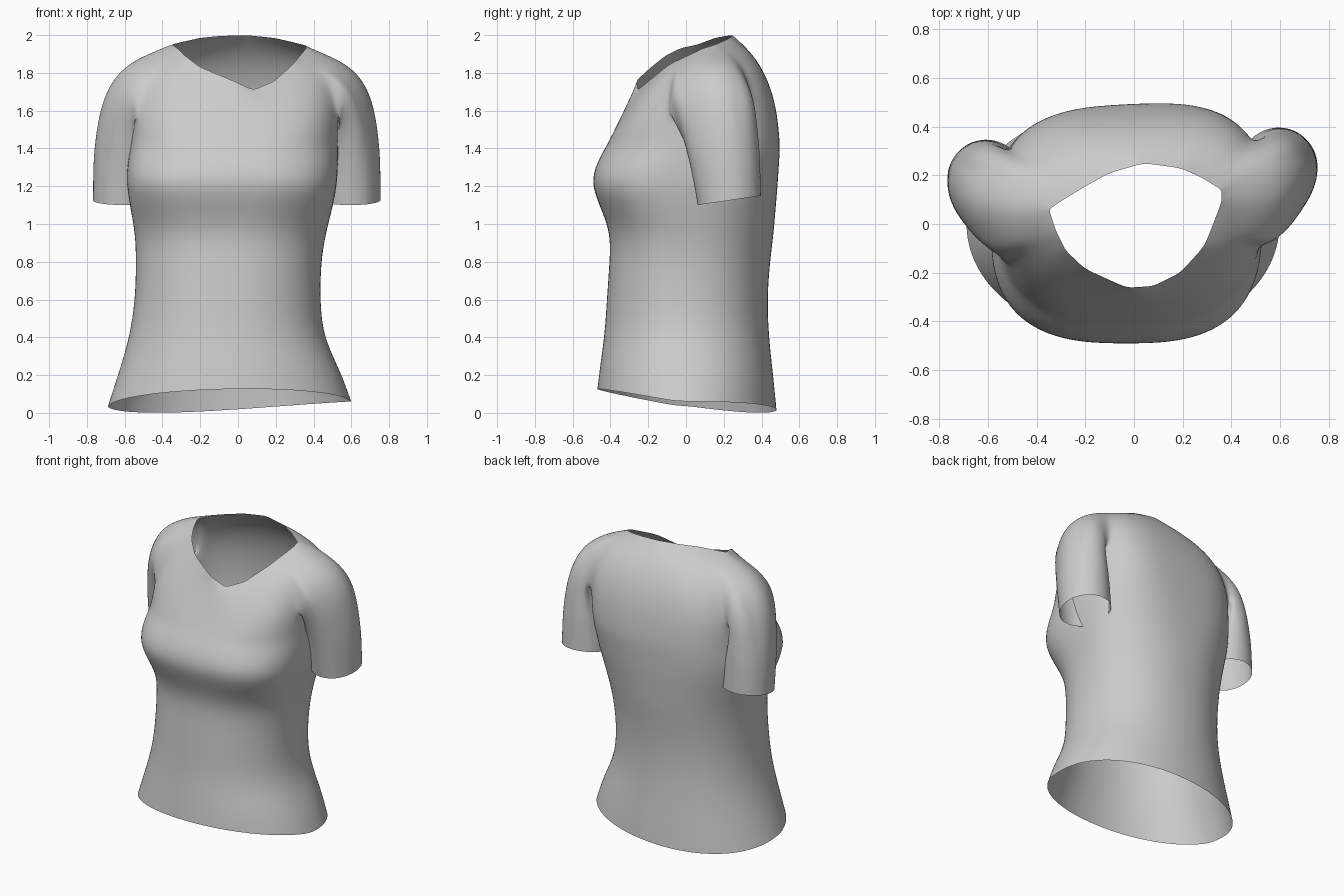
import bpy, bmesh
from math import sin, cos, pi, atan2, exp
from mathutils import Vector

cube = bpy.data.objects.get("Cube")
if cube:
    bpy.data.objects.remove(cube, do_unlink=True)

COLS = 48          # columns around the body
YOKE_ROWS = 10     # rows from chest to neckline
SLEEVE_ROWS = 8

# Body profile: height, centre x, half width, front y, back y
BODY = [
    (0.05, -0.045, 0.645, -0.47, 0.48),
    (0.20, -0.045, 0.595, -0.455, 0.465),
    (0.40, -0.062, 0.513, -0.43, 0.44),
    (0.60, -0.055, 0.490, -0.42, 0.43),
    (0.80, -0.050, 0.490, -0.405, 0.445),
    (0.95, -0.040, 0.505, -0.40, 0.465),
    (1.08, -0.035, 0.535, -0.45, 0.475),
    (1.20, -0.033, 0.557, -0.50, 0.485),
    (1.30, -0.030, 0.560, -0.485, 0.49),
    (1.40, -0.020, 0.550, -0.43, 0.495),
]

# Neckline, from the left shoulder round the back to the V at the front
NECK = [
    (0.36, 0.09, 1.93), (0.36, 0.14, 1.945), (0.28, 0.19, 1.965), (0.19, 0.23, 1.985),
    (0.04, 0.25, 2.0), (-0.1, 0.21, 1.995), (-0.2, 0.155, 1.985), (-0.29, 0.1, 1.965),
    (-0.35, 0.06, 1.95), (-0.32, -0.03, 1.93), (-0.28, -0.11, 1.89), (-0.2, -0.185, 1.83),
    (-0.03, -0.262, 1.76), (0.08, -0.255, 1.71), (0.19, -0.2, 1.755), (0.29, -0.09, 1.845),
]


def power(v, n):
    return (1 if v >= 0 else -1) * abs(v) ** (2 / n)


def section(a, cx, w, front, back, n_back, n_front, shear):
    """Rounded cross-section point at angle a, its back turned by shear."""
    s = sin(a)
    n = n_front if s < 0 else n_back
    x = w * power(cos(a), n)
    y = (front + back) / 2 + (back - front) / 2 * power(s, n)
    return x + cx, y + shear * x * (1 + s) / 2


def body_point(a, row):
    z, cx, w, front, back = row
    bust = exp(-((z - 1.2) / 0.15) ** 2)
    chest = min(1, max(0, (z - 1) / 0.4))
    n = 2.05 + 0.2 * min(1, z)
    x, y = section(a, cx, w, front, back, n + 0.7 * chest,
                   n + 0.15 * chest + 0.5 * bust, 0.05 * chest)
    # The hem rises at the front and dips at the back right
    tilt = max(0, 1 - z / 0.6)
    lift = 0.02 * x + 0.2 * max(0, -0.05 - y) - 0.07 * max(0, y) * (1 - 1.5 * x)
    return Vector((x, y, max(0, z + tilt * lift)))


def neck_point(a):
    f = a / (2 * pi) * len(NECK)
    i = int(f + 1e-6)
    p, q = Vector(NECK[i % len(NECK)]), Vector(NECK[(i + 1) % len(NECK)])
    return p.lerp(q, f - i)


def yoke_point(a, t):
    """Curve from the chest over the shoulder to the neckline."""
    s = sin(a)
    x, y = section(a, 0, 0.56 + 0.04 * max(0, s), -0.345, 0.49, 3.3, 2.6, 0.05)
    z = 1.94 + (0.38 * s if s < 0 else -0.11 * s)
    low, mid, top = body_point(a, BODY[-1]), Vector((x, y, z)), neck_point(a)
    return low * (1 - t) ** 2 + mid * 2 * t * (1 - t) + top * t * t


bm = bmesh.new()


def bridge(lower, upper):
    n = len(lower)
    return [bm.faces.new((lower[i], lower[(i + 1) % n], upper[(i + 1) % n], upper[i]))
            for i in range(n)]


# Torso and yoke rings
angles = [2 * pi * k / COLS for k in range(COLS)]
rings = [[bm.verts.new(body_point(a, r)) for a in angles] for r in BODY]
for j in range(1, YOKE_ROWS + 1):
    rings.append([bm.verts.new(yoke_point(a, j / YOKE_ROWS)) for a in angles])
faces = [bridge(rings[i], rings[i + 1]) for i in range(len(rings) - 1)]

# Armholes and sleeves
low, high = len(BODY) + 1, len(BODY) + 7
for side, first, last in ((1, -2, 4), (-1, -3, 4)):
    def column(k):
        return k % COLS if side > 0 else (COLS // 2 - k) % COLS

    hole = set()
    for r in range(low, high):
        for k in range(first, last):
            hole.add(faces[r][column(k if side > 0 else k + 1)])
    loop = [rings[low][column(k)] for k in range(first, last)]
    loop += [rings[r][column(last)] for r in range(low, high)]
    loop += [rings[high][column(k)] for k in range(last, first, -1)]
    loop += [rings[r][column(first)] for r in range(high, low, -1)]
    bmesh.ops.delete(bm, geom=list(hole), context='FACES')

    ys, zs = [v.co.y for v in loop], [v.co.z for v in loop]
    mid_y, mid_z = (min(ys) + max(ys)) / 2, (min(zs) + max(zs)) / 2
    span_y, span_z = max(ys) - min(ys), max(zs) - min(zs)
    cuff_x, cuff_y = (0.595, 0.23) if side > 0 else (0.608, 0.18)
    paths = []
    for v in loop:
        phi = atan2((v.co.y - mid_y) / span_y, (v.co.z - mid_z) / span_z)
        p0 = v.co.copy()
        y = cuff_y + 0.17 * sin(phi)
        p3 = Vector((side * (cuff_x + 0.16 * cos(phi)), y, 1.1 + 0.147 * (y - cuff_y + 0.17)))
        upper = (1 + cos(phi)) / 2
        p1 = p0 + Vector((side * (0.03 + 0.23 * upper), 0.05 * sin(phi), -0.08 * upper))
        p2 = p3 + Vector((side * 0.015 * upper, 0.034 * sin(phi) - 0.04,
                          0.75 * (p0.z - p3.z)))
        paths.append((p0, p1, p2, p3))
    previous = loop
    for j in range(1, SLEEVE_ROWS + 1):
        t = j / SLEEVE_ROWS
        u = 1 - t
        ring = [bm.verts.new(a * u ** 3 + b * 3 * u * u * t + c * 3 * u * t * t + d * t ** 3)
                for a, b, c, d in paths]
        bridge(previous, ring)
        previous = ring

# Remove stray points inside the armholes and soften the shoulder seams
bmesh.ops.delete(bm, geom=[v for v in bm.verts if not v.link_faces], context='VERTS')
soft = [v for v in bm.verts if v.co.z > 1.42 and not v.is_boundary]
for _ in range(2):
    bmesh.ops.smooth_vert(bm, verts=soft, factor=0.5,
                          use_axis_x=True, use_axis_y=True, use_axis_z=True)
bmesh.ops.recalc_face_normals(bm, faces=bm.faces[:])

# Open cloth should face outward
back_face = max(bm.faces, key=lambda f: f.calc_center_median().y)
if back_face.normal.y < 0:
    bmesh.ops.reverse_faces(bm, faces=bm.faces[:])

mesh = bpy.data.meshes.new("shirt")
bm.to_mesh(mesh)
bm.free()
shirt = bpy.data.objects.new("shirt", mesh)
bpy.context.collection.objects.link(shirt)

# Plain grey cloth
cloth = bpy.data.materials.new("grey_cloth")
cloth.use_nodes = True
grey = (0.6, 0.6, 0.6, 1)
cloth.diffuse_color = grey
cloth.node_tree.nodes["Principled BSDF"].inputs["Base Color"].default_value = grey
mesh.materials.append(cloth)

for polygon in mesh.polygons:
    polygon.use_smooth = True
subdivision = shirt.modifiers.new("smooth_cloth", 'SUBSURF')
subdivision.levels = subdivision.render_levels = 2
